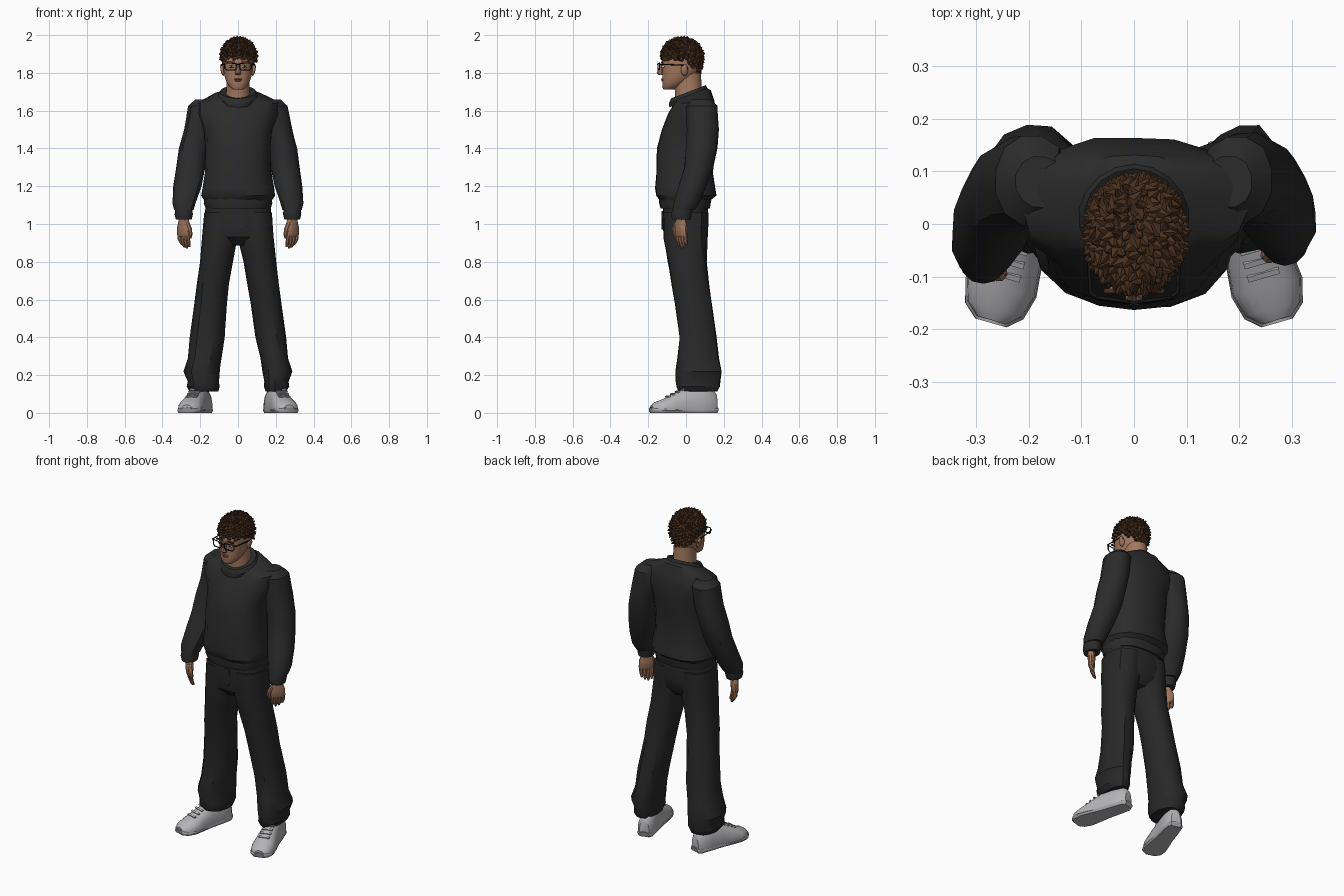
import bpy, bmesh, math, random
from mathutils import Vector, Matrix

random.seed(4)
if "Cube" in bpy.data.objects:
    bpy.data.objects.remove(bpy.data.objects["Cube"])


def material(name, r, g, b):
    m = bpy.data.materials.new(name)
    m.use_nodes = True
    m.diffuse_color = (r, g, b, 1)
    bsdf = m.node_tree.nodes["Principled BSDF"]
    bsdf.inputs["Base Color"].default_value = (r, g, b, 1)
    bsdf.inputs["Roughness"].default_value = 0.9
    return m


KNIT = material("charcoal knit", 0.024, 0.024, 0.024)
CLOTH = material("black trousers", 0.021, 0.021, 0.021)
SKIN = material("skin", 0.36, 0.185, 0.11)
LIP = material("lips", 0.25, 0.10, 0.07)
HAIR = material("brown hair", 0.07, 0.031, 0.014)
FRAME = material("black frame", 0.008, 0.008, 0.009)
WHITE = material("eye white", 0.55, 0.52, 0.5)
SHOE = material("light grey leather", 0.46, 0.46, 0.48)
SOLE = material("grey sole", 0.36, 0.36, 0.38)


def finish(name, bm, mat, angle=35):
    bmesh.ops.recalc_face_normals(bm, faces=bm.faces)
    mesh = bpy.data.meshes.new(name)
    bm.to_mesh(mesh)
    bm.free()
    mesh.materials.append(mat)
    mesh.shade_smooth()
    mesh.set_sharp_from_angle(angle=math.radians(angle))
    ob = bpy.data.objects.new(name, mesh)
    bpy.context.collection.objects.link(ob)
    return ob


def skin_rings(bm, loops):
    rows = [[bm.verts.new(c) for c in loop] for loop in loops]
    n = len(rows[0])
    for a, b in zip(rows, rows[1:]):
        for i in range(n):
            j = (i + 1) % n
            bm.faces.new((a[i], a[j], b[j], b[i]))
    bm.faces.new(rows[0])
    bm.faces.new(rows[-1][::-1])


def loft(name, rings, mat, n=14, power=2.0, jitter=0, angle=35, matrix=None):
    """Rings are x, y, z, x radius, y radius and optional slope along y."""
    loops = []
    for x, y, z, rx, ry, *slope in rings:
        loop = []
        for i in range(n):
            a = 2 * math.pi * (i + 0.5) / n
            c, s = math.cos(a), math.sin(a)
            k = (abs(c) ** power + abs(s) ** power) ** (-1 / power)
            k *= 1 + random.uniform(-jitter, jitter)
            dy = ry * s * k
            loop.append((x + rx * c * k, y + dy, z + (slope[0] * dy if slope else 0)))
        loops.append(loop)
    bm = bmesh.new()
    skin_rings(bm, loops)
    if matrix:
        bm.transform(matrix)
    return finish(name, bm, mat, angle)


def blob(name, loc, size, mat, rot=0, detail=2):
    bm = bmesh.new()
    bmesh.ops.create_icosphere(bm, subdivisions=detail, radius=1)
    bm.transform(Matrix.Translation(loc) @ Matrix.Rotation(rot, 4, "Y") @ Matrix.Diagonal((*size, 1)))
    return finish(name, bm, mat, 60)


def box(name, loc, size, mat, matrix=None):
    bm = bmesh.new()
    bmesh.ops.create_cube(bm, size=1)
    m = Matrix.Translation(loc) @ Matrix.Diagonal((*size, 1))
    bm.transform(matrix @ m if matrix else m)
    return finish(name, bm, mat)


def wire(name, points, radius, mat, closed=False):
    cu = bpy.data.curves.new(name, "CURVE")
    cu.dimensions = "3D"
    cu.bevel_depth = radius
    cu.bevel_resolution = 1
    sp = cu.splines.new("POLY")
    sp.points.add(len(points) - 1)
    for p, c in zip(sp.points, points):
        p.co = (*c, 1)
    sp.use_cyclic_u = closed
    cu.materials.append(mat)
    ob = bpy.data.objects.new(name, cu)
    bpy.context.collection.objects.link(ob)


# Sweater body, hem and collar
body = [(1.125, -.14, .13, .178, 0), (1.15, -.16, .16, .195, 0), (1.19, -.163, .155, .19, 0),
        (1.27, -.158, .142, .176, 0), (1.4, -.152, .152, .174, 0), (1.5, -.128, .163, .182, 0),
        (1.585, -.095, .165, .215, 0), (1.645, -.065, .15, .215, .1), (1.68, -.06, .13, .13, .3),
        (1.69, -.055, .11, .09, .35)]
loft("sweater_body", [(0, (a + b) / 2, z, w, (b - a) / 2, t) for z, a, b, w, t in body],
     KNIT, 18, 2.5, .018)
loft("sweater_hem", [(0, -.005, 1.082, .172, .13), (0, -.005, 1.11, .18, .137),
                     (0, -.003, 1.145, .178, .14)], KNIT, 26, 2.5, .014)
loft("sweater_collar", [(0, .012, 1.655, .1, .1, .38), (0, .012, 1.677, .107, .103, .38),
                        (0, .013, 1.7, .095, .092, .38), (0, .013, 1.695, .075, .078, .38)], KNIT, 18)

# Trousers
loft("trouser_hips", [(0, -.003, 1.11, .17, .118), (0, -.003, 1.0, .182, .123),
                      (0, -.003, .93, .175, .112), (0, 0, .885, .08, .07)], CLOTH, 18, 2.5, .01)
box("trouser_fly", (.012, -.124, 1.02), (.03, .009, .1), CLOTH)
leg = [(1.06, -.005, .18, -.122, .118), (.93, 0, .188, -.118, .113), (.8, .027, .203, -.095, .11),
       (.68, .05, .22, -.075, .122), (.58, .063, .23, -.06, .138), (.4, .08, .254, -.036, .16),
       (.29, .1, .265, -.048, .172), (.22, .11, .288, -.057, .19), (.165, .115, .267, -.052, .18),
       (.14, .112, .272, -.05, .18), (.112, .122, .255, -.038, .165)]

# Sleeves, one hand hanging a little further forward
sleeve = [(.18, .08, 1.66, .045, .05), (.195, .083, 1.625, .07, .085), (.213, .088, 1.5, .075, .086),
          (.236, .083, 1.4, .077, .084), (.25, .068, 1.3, .078, .078), (.268, .035, 1.2, .075, .074),
          (.285, .002, 1.11, .062, .068), (.287, -.012, 1.075, .052, .06)]
shoe = [(.178, .03, .1), (.16, .045, .125), (.09, .05, .145), (.02, .053, .135), (-.05, .062, .105),
        (-.11, .068, .075), (-.155, .056, .058), (-.178, .03, .042)]


def shoe_part(name, mat, grow, height, m):
    loops = []
    for y, w, h in shoe:
        h = height or h
        arc = [math.pi * i / 10 for i in range(11)]
        top = [(w * grow * math.cos(a), y * grow, .012 + (h - .012) * math.sin(a) ** .7) for a in arc]
        loops.append(top + [(-w * .93, y * .99, 0), (w * .93, y * .99, 0)])
    bm = bmesh.new()
    skin_rings(bm, loops)
    bm.transform(m)
    finish(name, bm, mat, 45)


for side, s in (("left", 1), ("right", -1)):
    spread = .022 if s > 0 else -.015
    rings = []
    for z, inner, outer, front, back in leg:
        inner += spread * max(0, (.7 - z) / .5)
        rings.append((s * (inner + outer) / 2, (front + back) / 2, z, (outer - inner) / 2, (back - front) / 2))
    loft(side + "_trouser_leg", rings, CLOTH, 13, 2.3, .03)

    reach = 0 if s > 0 else -.035
    fwd = lambda z: reach * min(1, max(0, (1.6 - z) / .5))
    loft(side + "_sleeve", [(s * x, y + fwd(z), z, a, b) for x, y, z, a, b in sleeve], KNIT, 12, 2.2, .03)
    wy = -.024 + reach
    loft(side + "_cuff", [(s * .287, wy + .008, 1.085, .047, .053), (s * .287, wy, 1.05, .049, .055),
                          (s * .287, wy, 1.025, .043, .05)], KNIT, 14, 2, .012)

    # Hand, built flat and turned so that the thumb is inward and forward
    m = (Matrix.Translation((s * .287, wy - .003, 1.03)) @ Matrix.Diagonal((s, 1, 1, 1))
         @ Matrix.Rotation(math.radians(42), 4, "Z"))
    loft(side + "_palm", [(0, 0, .02, .027, .023), (0, 0, -.01, .03, .021), (0, 0, -.045, .043, .02),
                          (.002, 0, -.085, .043, .018), (.002, 0, -.097, .036, .012)], SKIN, 12, 2.4, matrix=m)
    for i, (name, length) in enumerate((("index", .062), ("middle", .07), ("ring", .064), ("little", .05))):
        x = -.029 + .0205 * i
        loft(f"{side}_{name}_finger", [(x, 0, -.075, .011, .013), (x, .003, -.09 - length * .4, .0105, .012),
                                       (x * .9, .012, -.09 - length * .8, .0095, .01),
                                       (x * .9, .017, -.09 - length, .005, .005)], SKIN, 8, matrix=m)
    loft(side + "_thumb", [(-.025, -.002, -.02, .012, .014), (-.045, -.005, -.055, .014, .014),
                           (-.048, 0, -.085, .011, .011), (-.044, .003, -.108, .006, .006)], SKIN, 8, matrix=m)

    # Shoe, turned out
    m = Matrix.Translation((s * .222, -.012, 0)) @ Matrix.Rotation(s * math.radians(16), 4, "Z")
    shoe_part(side + "_shoe_upper", SHOE, 1, 0, m)
    shoe_part(side + "_shoe_sole", SOLE, 1.03, .03, m)
    for i in range(4):
        y = -.01 - .026 * i
        lean = Matrix.Translation((0, y, .124 - .0125 * i)) @ Matrix.Rotation(.45, 4, "X")
        box(f"{side}_lace_{i + 1}", (0, 0, 0), (.062, .011, .008), SHOE, m @ lean)

    # Ear, eye and brow
    blob(side + "_ear", (s * .083, -.008, 1.815), (.01, .02, .032), SKIN, s * .2)
    blob(side + "_eye", (s * .034, -.122, 1.833), (.015, .009, .008), WHITE)
    blob(side + "_iris", (s * .034, -.13, 1.833), (.006, .003, .007), FRAME, 0, 1)
    box(side + "_brow", (s * .036, -.127, 1.856), (.042, .009, .008), HAIR)

    # Spectacle rim and temple
    x0, x1 = s * .01, s * .07
    wire(side + "_rim", [(x0, -.148, 1.85), (x1, -.14, 1.852), (x1, -.14, 1.825), (s * .06, -.142, 1.815),
                         (s * .02, -.148, 1.815), (x0, -.148, 1.824)], .0035, FRAME, True)
    wire(side + "_temple", [(x1, -.14, 1.846), (s * .083, -.13, 1.846), (s * .09, -.01, 1.84),
                            (s * .088, .012, 1.82)], .0035, FRAME)
wire("spectacle_bridge", [(-.01, -.148, 1.842), (0, -.151, 1.845), (.01, -.148, 1.842)], .0035, FRAME)

# Neck, head and face
loft("neck", [(0, .016, 1.64, .075, .075), (0, .013, 1.7, .063, .073), (0, .005, 1.8, .06, .075)], SKIN, 16)
loft("head", [(0, -.092, 1.712, .028, .027), (0, -.08, 1.725, .045, .045), (0, -.06, 1.75, .061, .065),
              (0, -.04, 1.78, .071, .086), (0, -.026, 1.815, .077, .1), (0, -.022, 1.85, .08, .106),
              (0, -.02, 1.9, .081, .104), (0, -.02, 1.945, .065, .08), (0, -.02, 1.965, .03, .04)],
     SKIN, 20, 2.3)
loft("nose", [(0, -.128, 1.85, .009, .008), (0, -.134, 1.82, .011, .014), (0, -.138, 1.8, .017, .019),
              (0, -.13, 1.789, .014, .015)], SKIN, 8)
blob("upper_lip", (0, -.123, 1.767), (.022, .01, .005), LIP)
blob("lower_lip", (0, -.121, 1.759), (.019, .01, .006), LIP)
blob("chin", (0, -.11, 1.727), (.022, .016, .014), SKIN)


# Hair: a cap with a rising hairline, covered in short tufts
def scalp(d):
    return Vector((.003 + d.x * .091, -.02 + d.y * .107, 1.885 + d.z * (.098 if d.z > 0 else .15)))


def hairline(y):
    return 1.868 - .75 * max(0, y + .015)


bm = bmesh.new()
bmesh.ops.create_icosphere(bm, subdivisions=4, radius=1)
for v in bm.verts:
    v.co = scalp(v.co)
bmesh.ops.delete(bm, geom=[v for v in bm.verts if v.co.z < hairline(v.co.y)], context="VERTS")
finish("hair_cap", bm, HAIR)

bm = bmesh.new()
COUNT = 420
for i in range(COUNT):
    z = 1 - 2 * (i + .5) / COUNT
    a = i * math.pi * (3 - math.sqrt(5))
    r = math.sqrt(1 - z * z)
    d = Vector((r * math.cos(a), r * math.sin(a), z))
    p = scalp(d)
    if p.z < hairline(p.y):
        continue
    lean = Vector([random.uniform(-.6, .6) for _ in range(3)]) + Vector((0, -.15, -.25 * r))
    turn = (d + lean).to_track_quat("Z", "Y").to_matrix().to_4x4()
    bmesh.ops.create_cone(bm, cap_ends=True, segments=5, radius1=.018, radius2=.002,
                          depth=random.uniform(.024, .034), matrix=Matrix.Translation(p) @ turn)
finish("hair_tufts", bm, HAIR, 20)
